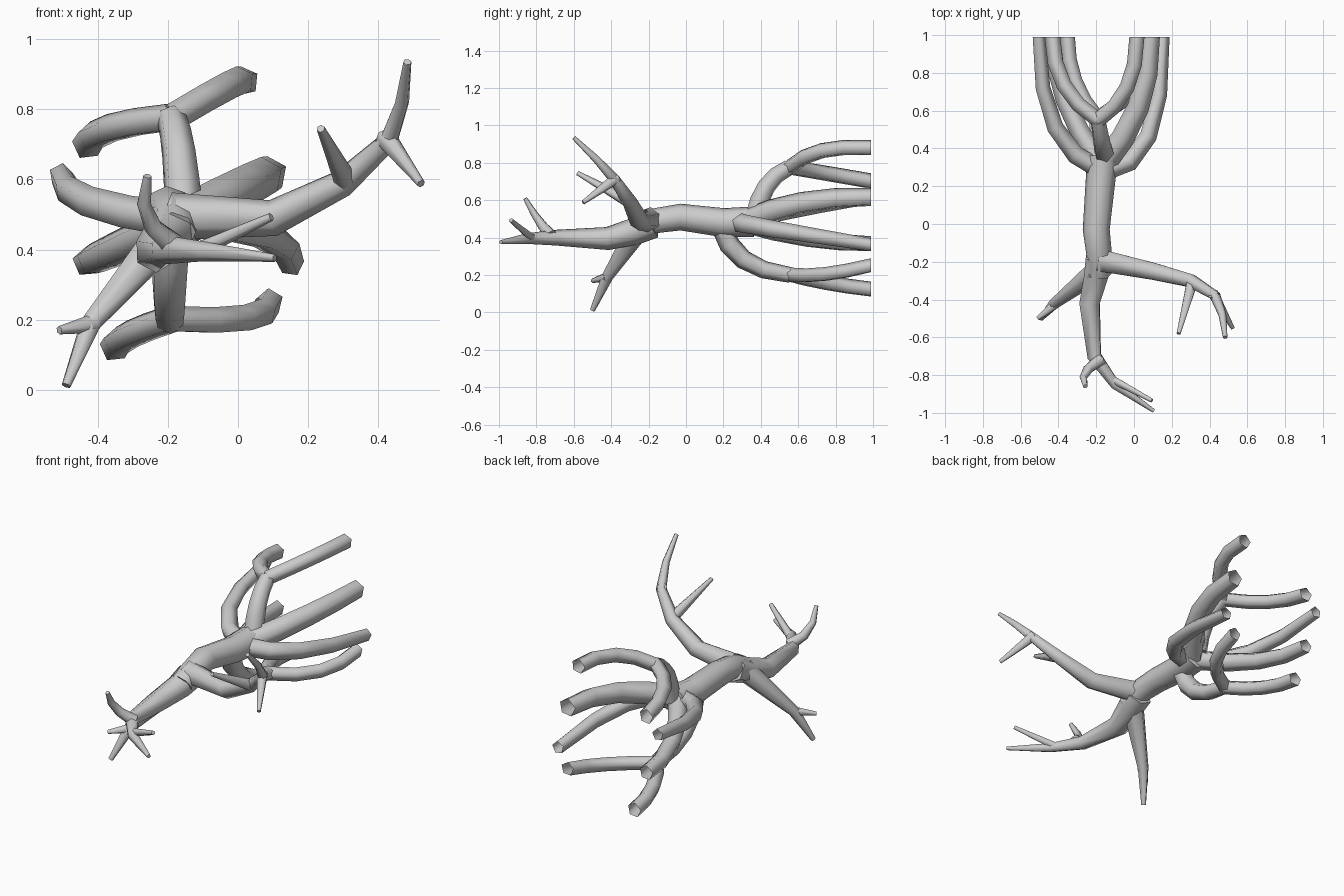
import bpy, bmesh, math
from mathutils import Vector

if "Cube" in bpy.data.objects:
    bpy.data.objects.remove(bpy.data.objects["Cube"])


def tube(name, pts, r0, r1, sides=6, open_end=False):
    """Sweep a ring along the points, tapering from r0 to r1 by length travelled."""
    pos = [Vector(p) for p in pts]
    n = len(pos)
    run = [0.0]
    for a, b in zip(pos, pos[1:]):
        run.append(run[-1] + (b - a).length)
    bm = bmesh.new()
    rings, side = [], Vector((0, 0, 1))
    for i, c in enumerate(pos):
        t_in = (c - pos[max(i - 1, 0)]).normalized()
        t_out = (pos[min(i + 1, n - 1)] - c).normalized()
        t = (t_in + t_out).normalized()
        if open_end and i == n - 1:
            t = Vector((0, 1, 0))            # cut flat on the back plane
        side = (side - t * side.dot(t)).normalized()
        other = t.cross(side)
        r = r0 + (r1 - r0) * run[i] / run[-1]
        rings.append([bm.verts.new(c + r * (math.cos(a) * side + math.sin(a) * other))
                      for a in (2 * math.pi * k / sides for k in range(sides))])
    for a, b in zip(rings, rings[1:]):
        for k in range(sides):
            m = (k + 1) % sides
            bm.faces.new((a[k], a[m], b[m], b[k]))
    bm.faces.new(rings[0][::-1])
    if not open_end:
        bm.faces.new(rings[-1])
    me = bpy.data.meshes.new(name)
    bm.to_mesh(me)
    bm.free()
    ob = bpy.data.objects.new(name, me)
    bpy.context.collection.objects.link(ob)
    bpy.ops.object.select_all(action='DESELECT')
    ob.select_set(True)
    bpy.context.view_layer.objects.active = ob
    bpy.ops.object.shade_smooth_by_angle(angle=math.radians(80))


def bend(a, b, c, steps=4):
    """Points on a curve from a to c, pulled towards b."""
    a, b, c = Vector(a), Vector(b), Vector(c)
    ts = [i / steps for i in range(steps + 1)]
    return [a * (1 - t) ** 2 + b * 2 * t * (1 - t) + c * t * t for t in ts]


# Main trunk
tube("trunk", [(-.185, -.26, .45), (-.18, -.2, .485), (-.2, -.03, .51),
               (-.18, .2, .48), (-.165, .36, .485)], .065, .082, 8)

# Front limbs
tube("right_arm", [(-.19, -.19, .495), (.1, -.25, .49), (.3, -.3, .59),
                   (.43, -.38, .71), (.468, -.48, .82), (.483, -.6, .935)], .068, .012)
tube("lower_left_limb", [(-.2, -.25, .45), (-.42, -.42, .19), (-.49, -.5, .012)], .065, .014)
tube("forward_limb", [(-.185, -.18, .475), (-.2, -.27, .435), (-.235, -.42, .395), (-.21, -.7, .4),
                      (-.1, -.85, .395), (.105, -.99, .376)], .08, .011)

# Straight twigs: start, end, base radius
for name, a, b, r in (
        ("arm_inner_twig", (.31, -.3, .59), (.236, -.58, .745), .034),
        ("arm_outer_twig", (.42, -.37, .72), (.522, -.55, .588), .032),
        ("lower_left_twig", (-.41, -.42, .19), (-.51, -.5, .17), .028),
        ("forward_right_twig", (-.12, -.82, .395), (.095, -.935, .493), .024)):
    tube(name, [a, b], r, .012)
tube("forward_up_twig", bend((-.18, -.72, .41), (-.3, -.79, .48), (-.258, -.86, .61), 3), .036, .012)

# Stems leading to the two rear forks
hub, side_hub, high, low = (-.17, .31, .48), (-.16, .28, .48), (-.19, .55, .775), (-.195, .56, .2)
tube("upper_stem", bend((-.155, .37, .5), (-.165, .4, .71), high), .057, .043)
tube("lower_stem", bend((-.19, .19, .47), (-.2, .24, .23), low), .06, .042)

# Rear branches: start, end x and z, y and z of the bend, radii; all end open on the back plane
for name, start, x, z, by, bz, r0, r1 in (
        ("upper_right_branch", high, .018, .88, .68, .9, .042, .043),
        ("upper_left_branch", high, -.43, .7, .7, .75, .042, .044),
        ("middle_right_branch", hub, .09, .615, .59, .62, .07, .052),
        ("outer_right_branch", side_hub, .152, .36, .29, .47, .055, .037),
        ("outer_left_branch", side_hub, -.505, .612, .39, .52, .055, .035),
        ("middle_left_branch", hub, -.43, .365, .66, .365, .06, .043),
        ("lower_right_branch", low, .09, .25, .71, .18, .04, .04),
        ("lower_left_branch", low, -.352, .122, .74, .15, .042, .043)):
    tube(name, bend(start, (x, by, bz), (x, .99, z)), r0, r1, 5, True)
